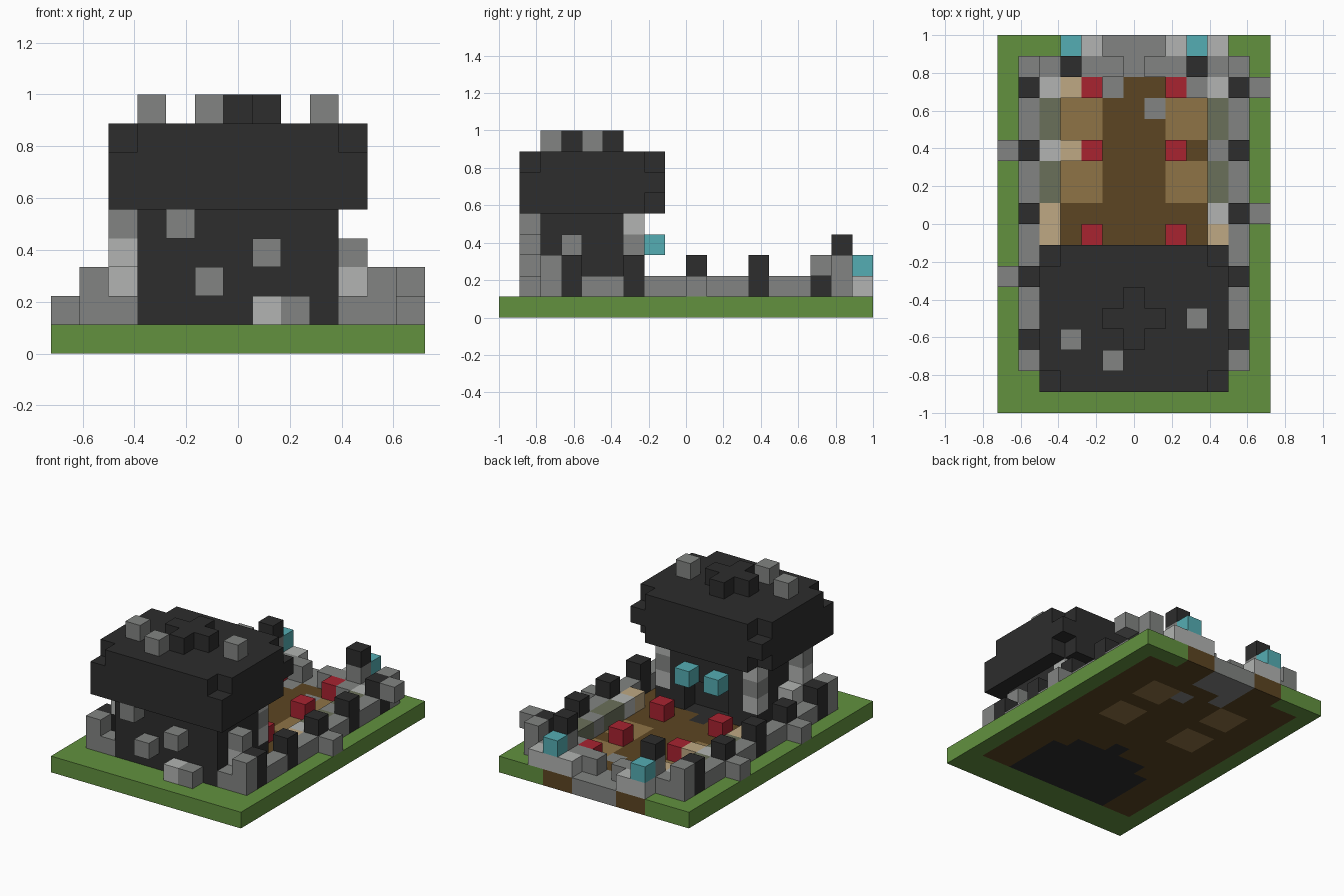
import bpy
import bmesh
from mathutils import Vector

cube = bpy.data.objects.get("Cube")
if cube:
    bpy.data.objects.remove(cube, do_unlink=True)

UNIT = 1 / 9                 # edge of one block
COLS, ROWS = 13, 18          # columns run along +x, rows run from the back edge to the front
COLOURS = {
    "grass": "62913F", "soil": "5C4522", "dry_soil": "8F7446", "charcoal": "2D2D2D",
    "stone": "828482", "pale_stone": "B2B4B2", "red": "A82330", "teal": "55ADB3",
    "tan": "BFA983", "moss": "6A705A",
}


def linear(v):
    return v / 12.92 if v <= 0.04045 else ((v + 0.055) / 1.055) ** 2.4


def make_material(name, code):
    rgba = [linear(b / 255) for b in bytes.fromhex(code)] + [1]
    mat = bpy.data.materials.new(name)
    mat.use_nodes = True
    mat.diffuse_color = rgba
    bsdf = mat.node_tree.nodes["Principled BSDF"]
    bsdf.inputs["Base Color"].default_value = rgba
    bsdf.inputs["Roughness"].default_value = 0.9
    return mat


MATS = {n: make_material(n, c) for n, c in COLOURS.items()}
blocks = {}                  # (column, row, layer) -> (part, colour)


def span(v):
    return range(v[0], v[1] + 1) if isinstance(v, tuple) else (v,)


def fill(part, colour, cols, rows, layers, mirror=False):
    """Fill an inclusive range of blocks, optionally on both sides."""
    for c in span(cols):
        for r in span(rows):
            for k in span(layers):
                blocks[c, r, k] = (part, colour)
                if mirror:
                    blocks[COLS - 1 - c, r, k] = (part, colour)


def carve(cols, rows, layers):
    for c in span(cols):
        for r in span(rows):
            for k in span(layers):
                blocks.pop((c, r, k), None)


# Ground slab: lawn, yard, garden beds, path and tower floor
fill("ground", "grass", (0, 12), (0, 17), 0)
fill("ground", "soil", (1, 11), (1, 15), 0)
fill("ground", "soil", (3, 9), 0, 0)
for row in (3, 6):
    fill("ground", "dry_soil", (3, 4), (row, row + 1), 0, True)
fill("ground", "stone", (5, 7), (0, 1), 0)
fill("ground", "stone", 5, 2, 0)
fill("ground", "stone", 7, 3, 0)
fill("ground", "charcoal", (3, 9), (12, 15), 0)
fill("ground", "charcoal", (4, 8), 11, 0)
fill("ground", "charcoal", 6, 10, 0)

# Yard side walls with dark posts
fill("side_walls", "stone", 1, (1, 15), 1, True)
for row in (1, 15):
    fill("side_walls", "stone", 1, row, 2, True)
for row in (2, 5, 8, 11, 14):
    fill("wall_posts", "charcoal", 1, row, (1, 2), True)
fill("side_walls", "stone", 2, 15, 1, True)

# Loose stones outside the walls
for col, row, layer in ((0, 5, 1), (0, 11, 1), (12, 8, 1), (12, 2, 2)):
    fill("outer_stones", "stone", col, row, layer)

# Back gate with dark posts and lamps
fill("gate_wall", "stone", (2, 5), 1, 1, True)
fill("gate_wall", "stone", 3, 1, 2, True)
fill("gate_posts", "charcoal", 3, 1, 3, True)
fill("gate_steps", "pale_stone", (3, 4), 0, 1, True)
fill("gate_steps", "pale_stone", 10, 0, 1)
fill("gate_lamps", "teal", 3, 0, 2, True)

# Yard edging: mossy blocks, pale stones, tan blocks and red markers
for row in (3, 6):
    fill("mossy_blocks", "moss", 2, (row, row + 1), 1, True)
for row in (2, 5, 9):
    fill("red_markers", "red", 4, row, 1, True)
for col, row in ((2, 2), (10, 2), (2, 5), (10, 8)):
    fill("pale_edging", "pale_stone", col, row, 1)
for col, row in ((9, 2), (10, 5)):
    fill("stone_edging", "stone", col, row, 1)
for col, row in ((3, 2), (3, 5), (2, 8), (2, 9), (10, 9)):
    fill("tan_edging", "tan", col, row, 1)

# Tower shaft, doorway, pillars and door lamps
fill("tower_shaft", "charcoal", (3, 9), (12, 15), (1, 4))
fill("tower_shaft", "charcoal", (4, 8), 11, (1, 4))
carve((5, 7), 11, (1, 2))
for layer, colour in enumerate(("charcoal", "pale_stone", "stone", "pale_stone"), 1):
    fill("door_pillars", colour, 3, 11, layer, True)
fill("door_lamps", "teal", 5, 10, 3, True)

# Stones standing out from the tower
for col, layer in ((4, 4), (7, 3), (5, 2), (8, 1)):
    fill("front_stones", "stone", col, 16, layer)
fill("front_stones", "pale_stone", 7, 16, 1)
fill("tower_side_stones", "stone", 10, 14, 3)
fill("tower_side_stones", "pale_stone", 10, 14, 2)
fill("tower_side_stones", "stone", 2, 14, 4)
fill("tower_side_stones", "pale_stone", 2, 14, 3)
fill("tower_side_stones", "pale_stone", 2, 13, 2)

# Overhanging tower top with notched corners
fill("tower_top", "charcoal", (2, 10), (10, 16), (5, 7))
for col in (2, 10):
    carve(col, 10, 7)
    carve(col, 16, 7)
    carve(col, 10, 5)

# Roof cross and roof stones
fill("roof_cross", "charcoal", (5, 7), 13, 8)
fill("roof_cross", "charcoal", 6, (12, 14), 8)
for col, row in ((3, 14), (9, 13), (5, 15)):
    fill("roof_stones", "stone", col, row, 8)


def corner(c, r, k):
    return Vector((c - COLS / 2, ROWS / 2 - r, k)) * UNIT


def build_part(part):
    """Mesh the exposed faces of one part."""
    mine = {pos: col for pos, (name, col) in blocks.items() if name == part}
    names = sorted(set(mine.values()))
    bm = bmesh.new()
    for pos, colour in mine.items():
        for axis in range(3):
            for side in (0, 1):
                near = list(pos)
                near[axis] += 2 * side - 1
                if tuple(near) in blocks:
                    continue
                u, v = (axis + 1) % 3, (axis + 2) % 3
                quad = []
                for du, dv in ((0, 0), (1, 0), (1, 1), (0, 1)):
                    p = list(pos)
                    p[axis] += side
                    p[u] += du
                    p[v] += dv
                    quad.append(bm.verts.new(corner(*p)))
                # rows count against y, which flips the winding
                face = bm.faces.new(quad[::-1] if side else quad)
                face.material_index = names.index(colour)
    bmesh.ops.remove_doubles(bm, verts=bm.verts, dist=0.001)
    mesh = bpy.data.meshes.new(part)
    bm.to_mesh(mesh)
    bm.free()
    for n in names:
        mesh.materials.append(MATS[n])
    bpy.context.scene.collection.objects.link(bpy.data.objects.new(part, mesh))


for part in sorted({name for name, _ in blocks.values()}):
    build_part(part)
